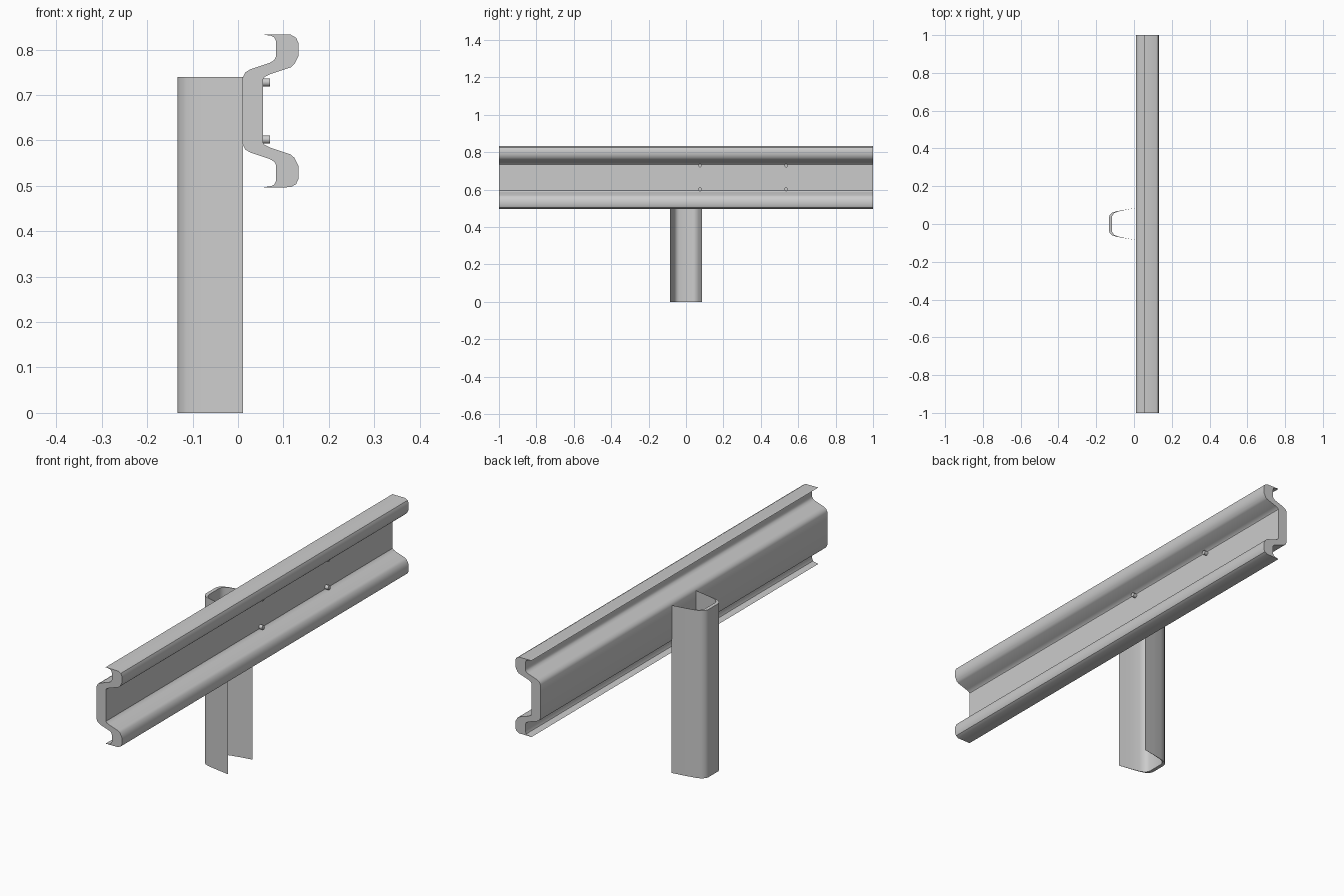
import bpy, bmesh, math
from mathutils import Vector

if "Cube" in bpy.data.objects:
    bpy.data.objects.remove(bpy.data.objects["Cube"])


def extrude(name, profile, direction, angle=35):
    """Closed profile of 3D points swept along a direction, capped at both ends."""
    bm = bmesh.new()
    face = bm.faces.new([bm.verts.new(p) for p in profile])
    new = bmesh.ops.extrude_face_region(bm, geom=[face], use_keep_orig=True)
    verts = [g for g in new["geom"] if isinstance(g, bmesh.types.BMVert)]
    bmesh.ops.translate(bm, vec=Vector(direction), verts=verts)
    bmesh.ops.recalc_face_normals(bm, faces=bm.faces[:])
    mesh = bpy.data.meshes.new(name)
    bm.to_mesh(mesh)
    bm.free()
    obj = bpy.data.objects.new(name, mesh)
    bpy.context.collection.objects.link(obj)
    bpy.ops.object.select_all(action='DESELECT')
    obj.select_set(True)
    bpy.context.view_layer.objects.active = obj
    bpy.ops.object.shade_smooth_by_angle(angle=math.radians(angle))
    return obj


# W-shaped rail: upper half of the section, (x, height above rail centre)
MID = 0.665
front_side = [(0.055, 0.070), (0.059, 0.075), (0.071, 0.081), (0.116, 0.096),
              (0.124, 0.103), (0.133, 0.121), (0.133, 0.150), (0.128, 0.161),
              (0.116, 0.168)]
back_side = [(0.073, 0.1655), (0.080, 0.162), (0.084, 0.153), (0.084, 0.120),
             (0.080, 0.112), (0.070, 0.106), (0.028, 0.092), (0.016, 0.085),
             (0.010, 0.073)]
upper = front_side + [(0.054, 0.1685)] + back_side
section = upper + [(x, -h) for x, h in reversed(upper)]
extrude("guard_rail", [(x, -1, MID + h) for x, h in section], (0, 2, 0))

# Channel post, open towards the rail, walls thinning to the free edges
outer = [(0.011, 0.085), (-0.040, 0.077), (-0.090, 0.068), (-0.115, 0.060),
         (-0.128, 0.048), (-0.133, 0.036)]
inner = [(-0.117, 0.036), (-0.113, 0.048), (-0.104, 0.058), (-0.086, 0.0655),
         (-0.040, 0.0755)]
half = outer[::-1] + inner[::-1]
# walk the outside round the back, then return along the inside
section = (outer + [(x, -y) for x, y in reversed(outer)]
           + [(x, -y) for x, y in reversed(inner)] + inner)
extrude("post", [(x, y, 0) for x, y in section], (0, 0, 0.74))

# Bolt heads on the rail face
for i, y in enumerate((0.075, 0.535)):
    for j, z in enumerate((0.602, 0.728)):
        ring = [math.radians(22.5 + 45 * k) for k in range(8)]
        extrude(f"bolt_{i}_{j}",
                [(0.05, y + 0.0095 * math.cos(a), z + 0.0095 * math.sin(a))
                 for a in ring], (0.021, 0, 0), 50)
